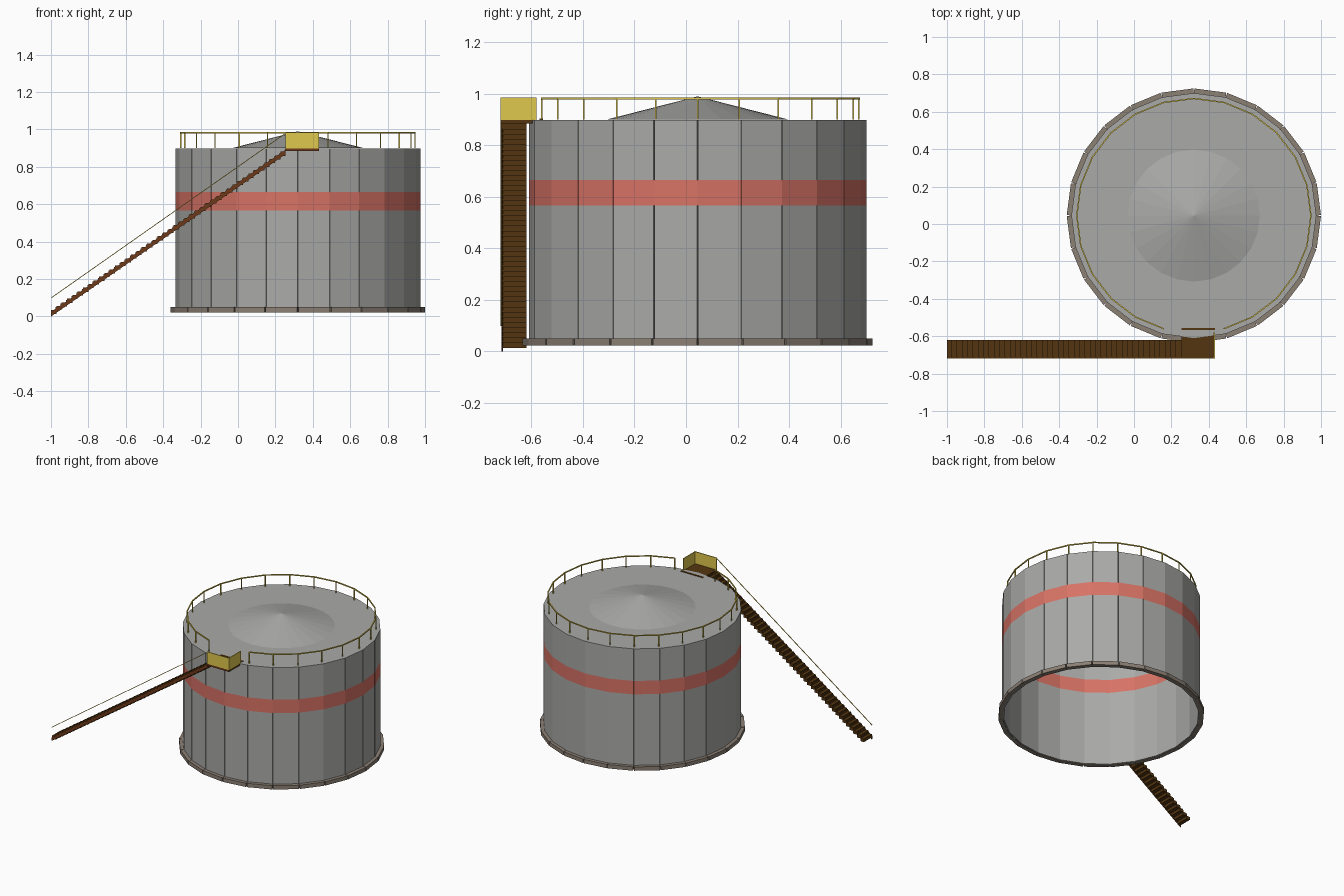
import bpy, bmesh, math
from mathutils import Vector, Matrix

cube = bpy.data.objects.get("Cube")
if cube:
    bpy.data.objects.remove(cube, do_unlink=True)

CX, CY = 0.32, 0.045      # tank axis
SIDES = 24
STEP = 2 * math.pi / SIDES


def material(name, r, g, b):
    m = bpy.data.materials.new(name)
    m.use_nodes = True
    m.diffuse_color = (r, g, b, 1)
    m.node_tree.nodes["Principled BSDF"].inputs["Base Color"].default_value = (r, g, b, 1)
    return m


STEEL = material("grey steel", 0.4, 0.4, 0.39)
RED = material("red band paint", 0.68, 0.17, 0.13)
YELLOW = material("safety yellow", 0.74, 0.58, 0.075)
TREAD = material("dark brown tread", 0.09, 0.036, 0.005)
RUST = material("rust brown side", 0.15, 0.042, 0.01)
STONE = material("base stone", 0.26, 0.215, 0.175)


def finish(name, bm, *mats):
    mesh = bpy.data.meshes.new(name)
    bm.to_mesh(mesh)
    bm.free()
    for m in mats:
        mesh.materials.append(m)
    ob = bpy.data.objects.new(name, mesh)
    bpy.context.collection.objects.link(ob)


def add_box(bm, lo, hi):
    lo, hi = Vector(lo), Vector(hi)
    mat = Matrix.Translation((lo + hi) / 2) @ Matrix.Diagonal((hi - lo).to_4d())
    bmesh.ops.create_cube(bm, size=1, matrix=mat)


def add_bar(bm, a, b, thick):
    """Square bar running from a to b."""
    a, b = Vector(a), Vector(b)
    rot = (b - a).to_track_quat('Z', 'Y').to_matrix().to_4x4()
    size = Matrix.Diagonal((thick, thick, (b - a).length, 1))
    bmesh.ops.create_cube(bm, size=1, matrix=Matrix.Translation((a + b) / 2) @ rot @ size)


def plate_ring(name, mat, radius, thick, low, high, width):
    """Ring of flat plates whose outer corners leave narrow notches."""
    bm = bmesh.new()
    middle = radius * math.cos(STEP / 2) - thick / 2
    for i in range(SIDES):
        turn = Matrix.Rotation((i + 0.5) * STEP, 4, 'Z')
        shift = Matrix.Translation((middle, 0, (low + high) / 2))
        size = Matrix.Diagonal((thick, width, high - low, 1))
        bmesh.ops.create_cube(bm, size=1,
                              matrix=Matrix.Translation((CX, CY, 0)) @ turn @ shift @ size)
    finish(name, bm, mat)


def ring_point(index, radius, z):
    a = index * STEP - math.pi / 2      # index 0 faces the front
    return (CX + radius * math.cos(a), CY + radius * math.sin(a), z)


# Tank wall in three courses, the middle one painted, on a foundation ring
WALL, ROOF = 0.655, 0.9
BAND_LOW, BAND_HIGH = 0.567, 0.665
plate_ring("lower_wall", STEEL, WALL, 0.012, 0.025, BAND_LOW, 0.168)
plate_ring("painted_band", RED, WALL, 0.012, BAND_LOW, BAND_HIGH, 0.1705)
plate_ring("upper_wall", STEEL, WALL, 0.012, BAND_HIGH, ROOF - 0.001, 0.168)
plate_ring("base_ring", STONE, 0.68, 0.03, 0.022, 0.05, 0.171)

# Flat roof rising to a shallow cone
bm = bmesh.new()
profile = [bm.verts.new((CX + r, CY, z)) for r, z in ((0.653, ROOF), (0.353, ROOF), (0, 0.99))]
lines = [bm.edges.new(pair) for pair in zip(profile, profile[1:])]
bmesh.ops.spin(bm, geom=profile + lines, cent=(CX, CY, 0), axis=(0, 0, 1),
               angle=2 * math.pi, steps=SIDES)
bmesh.ops.remove_doubles(bm, verts=bm.verts, dist=0.0005)
bmesh.ops.recalc_face_normals(bm, faces=bm.faces)
if sum(f.normal.z for f in bm.faces) < 0:
    bmesh.ops.reverse_faces(bm, faces=bm.faces)
finish("roof", bm, STEEL)

# Roof railing with a gap at the platform
bm = bmesh.new()
RAIL, TOP = 0.626, 0.982
for i in range(1, SIDES):
    add_bar(bm, ring_point(i, RAIL, ROOF), ring_point(i, RAIL, TOP), 0.006)
    if i < SIDES - 1:
        add_bar(bm, ring_point(i, RAIL, TOP), ring_point(i + 1, RAIL, TOP), 0.007)
finish("roof_railing", bm, YELLOW)

# Landing platform: floor, roof sill and two solid guards
X0, X1, Y0, Y1 = 0.255, 0.432, -0.72, -0.58
bm = bmesh.new()
add_box(bm, (X0, Y0, 0.885), (X1, -0.56, 0.898))
add_box(bm, (X0, -0.568, 0.895), (X1, -0.555, 0.904))
bm.normal_update()
for f in bm.faces:
    f.material_index = int(f.normal.y < -0.5)
finish("platform_floor", bm, TREAD, RUST)
bm = bmesh.new()
add_box(bm, (X0, Y0, 0.898), (X1, Y0 + 0.006, 0.985))
add_box(bm, (X1 - 0.006, Y0, 0.898), (X1, Y1, 0.985))
finish("platform_guards", bm, YELLOW)

# Stair flight, treads and risers, with the front ends in the side colour
COUNT = 44
run, rise = (X0 + 1) / COUNT, 0.865 / COUNT
bm = bmesh.new()
for i in range(COUNT):
    x, z = -1 + i * run, 0.03 + i * rise
    add_box(bm, (x, -0.714, z - 0.016), (x + run, -0.62, z + 0.006))
    add_box(bm, (x + run - 0.005, -0.714, z), (x + run, -0.62, z + rise))
bm.normal_update()
for f in bm.faces:
    f.material_index = int(f.normal.y < -0.5)
finish("stair_steps", bm, TREAD, RUST)

# Sloping side board of the stair
bm = bmesh.new()
outline = [(-1, 0), (X0, 0.868), (X0, 0.892), (-1, 0.024)]
face = bm.faces.new([bm.verts.new((x, -0.717, z)) for x, z in outline])
moved = bmesh.ops.extrude_face_region(bm, geom=[face])["geom"]
bmesh.ops.translate(bm, vec=(0, 0.006, 0),
                    verts=[g for g in moved if isinstance(g, bmesh.types.BMVert)])
bmesh.ops.recalc_face_normals(bm, faces=bm.faces)
finish("stair_stringer", bm, RUST)

# Stair handrail
bm = bmesh.new()
add_bar(bm, (-0.998, Y0 + 0.002, 0.1), (X0, Y0 + 0.002, 0.98), 0.004)
finish("stair_handrail", bm, YELLOW)
